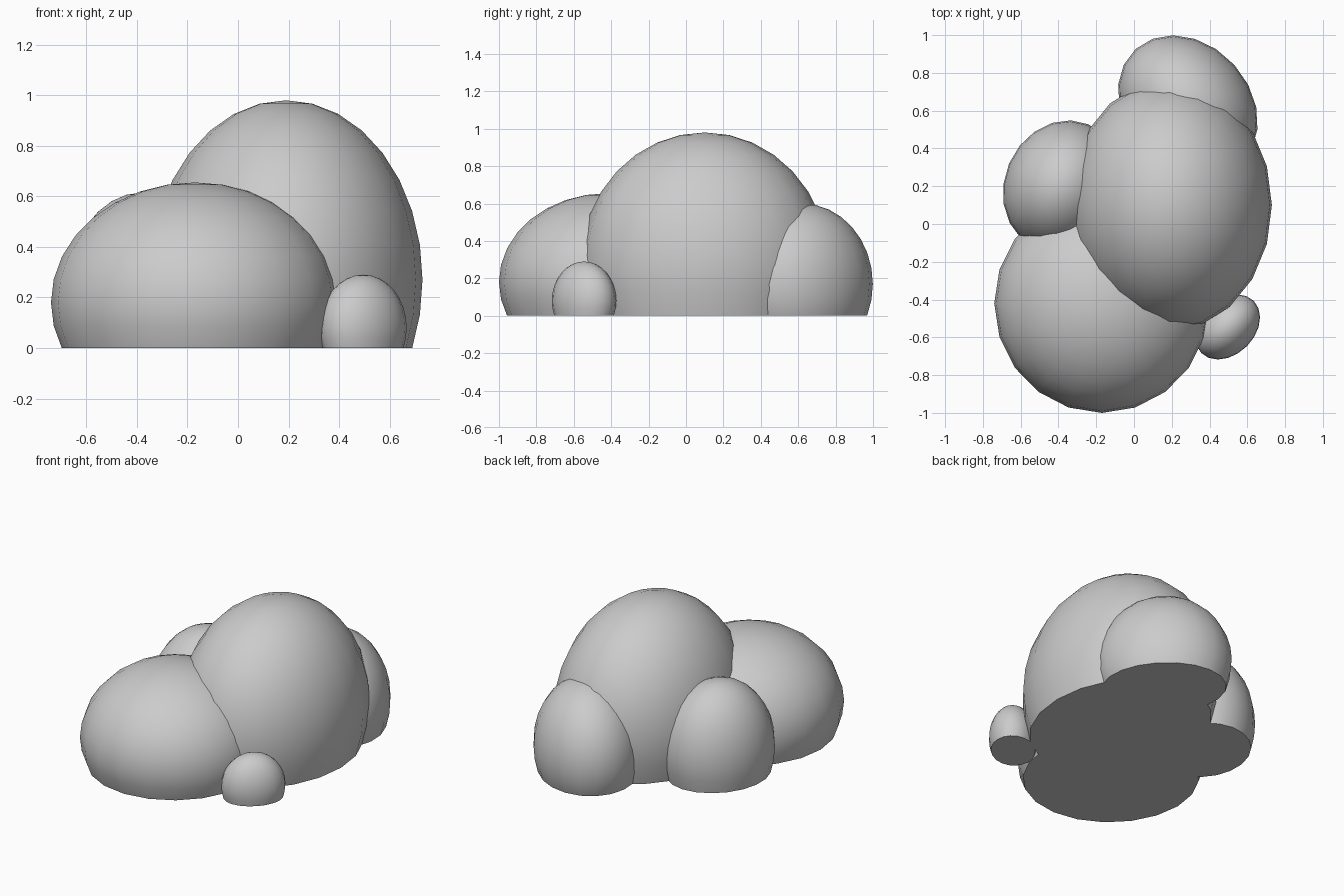
import bpy, bmesh
from math import radians
from mathutils import Matrix, Vector

if "Cube" in bpy.data.objects:
    bpy.data.objects.remove(bpy.data.objects["Cube"])


def boulder(name, center, radii, turn=0):
    """Ellipsoid boulder turned about z and cut flat at the ground."""
    bm = bmesh.new()
    bmesh.ops.create_uvsphere(bm, u_segments=20, v_segments=16, radius=1)
    m = (Matrix.Translation(center) @ Matrix.Rotation(radians(turn), 4, 'Z')
         @ Matrix.Diagonal(Vector((*radii, 1))))
    bmesh.ops.transform(bm, matrix=m, verts=bm.verts)
    cut = bmesh.ops.bisect_plane(bm, geom=bm.verts[:] + bm.edges[:] + bm.faces[:],
                                 plane_co=(0, 0, 0), plane_no=(0, 0, 1),
                                 clear_inner=True)
    rim = [e for e in cut['geom_cut'] if isinstance(e, bmesh.types.BMEdge)]
    bmesh.ops.contextual_create(bm, geom=rim)
    bmesh.ops.recalc_face_normals(bm, faces=bm.faces)
    mesh = bpy.data.meshes.new(name)
    bm.to_mesh(mesh)
    bm.free()
    ob = bpy.data.objects.new(name, mesh)
    bpy.context.collection.objects.link(ob)
    bpy.ops.object.select_all(action='DESELECT')
    ob.select_set(True)
    bpy.context.view_layer.objects.active = ob
    bpy.ops.object.shade_smooth_by_angle(angle=radians(40))


# Tall central boulder
boulder("main_boulder", (0.19, 0.10, 0.27), (0.54, 0.665, 0.71))
# Low wide boulder in front
boulder("front_boulder", (-0.17, -0.42, 0.18), (0.57, 0.58, 0.475))
# Two medium boulders behind
boulder("back_boulder", (0.285, 0.62, 0.17), (0.413, 0.332, 0.43), -48)
boulder("left_boulder", (-0.38, 0.20, 0.17), (0.356, 0.306, 0.445), 67)
# Small stone at the front right
boulder("small_stone", (0.495, -0.545, 0.08), (0.196, 0.145, 0.21), 45)
